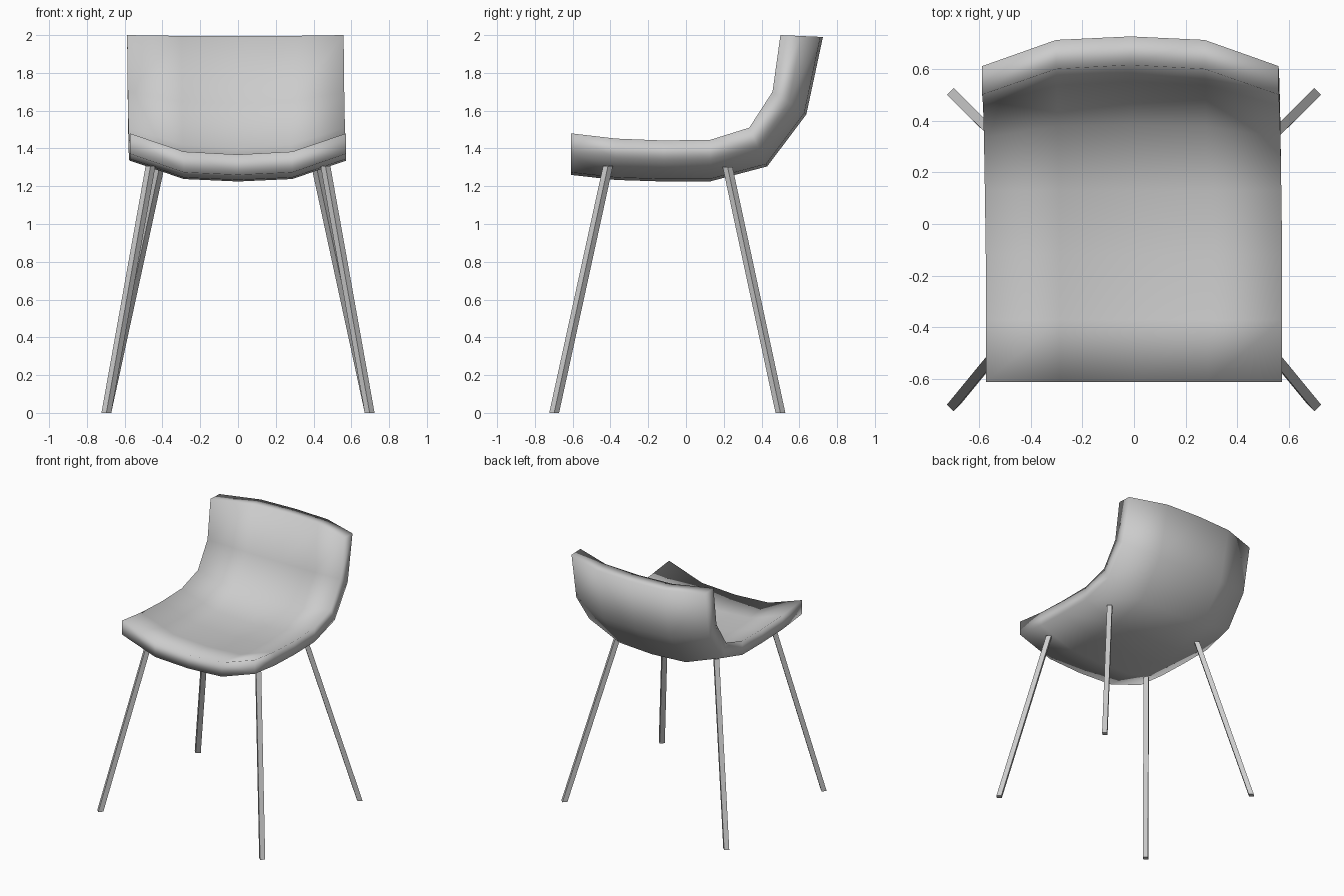
import bpy, bmesh
from mathutils import Vector

if "Cube" in bpy.data.objects:
    bpy.data.objects.remove(bpy.data.objects["Cube"])

# Seat shell side profiles (y, z): upper face at the side edges, lower face at the centre line
RIM = [(-.61, 1.48), (-.37, 1.452), (-.12, 1.442), (.13, 1.446), (.335, 1.51), (.458, 1.70), (.50, 2.0)]
KEEL = [(-.61, 1.26), (-.37, 1.233), (-.12, 1.225), (.13, 1.226), (.43, 1.305), (.637, 1.58), (.725, 1.99)]
# Columns across the width: (x, blend of upper face, blend of lower face)
COLUMNS = [(-.573, 0, .49), (-.287, .44, .94), (0, .51, 1), (.287, .44, .94), (.573, 0, .49)]


def add_object(name, bm):
    bmesh.ops.recalc_face_normals(bm, faces=bm.faces)
    mesh = bpy.data.meshes.new(name)
    bm.to_mesh(mesh)
    bm.free()
    obj = bpy.data.objects.new(name, mesh)
    bpy.context.collection.objects.link(obj)
    return obj


def make_seat():
    # Closed loop per profile row: along the upper face, back along the lower face
    bm = bmesh.new()
    rows = []
    for i, (rim, keel) in enumerate(zip(RIM, KEEL)):
        shift = -.014 * max(0, i - 2) / 4
        section = [(x, up) for x, up, _ in COLUMNS] + [(x, low) for x, _, low in reversed(COLUMNS)]
        row = []
        for x, blend in section:
            y, z = Vector(rim).lerp(Vector(keel), blend)
            row.append(bm.verts.new((x + shift, y, z)))
        rows.append(row)
    n = len(rows[0])
    for a, b in zip(rows, rows[1:]):
        for j in range(n):
            k = (j + 1) % n
            bm.faces.new((a[j], a[k], b[k], b[j]))
    # Front and top rims
    for row in (rows[0], rows[-1]):
        for j in range(n // 2 - 1):
            bm.faces.new((row[j], row[j + 1], row[n - 2 - j], row[n - 1 - j]))
    seat = add_object("seat_shell", bm)
    seat.data.shade_smooth()


def make_leg(name, foot, top, r=.026):
    # Slanted bar with a diamond section, cut level at both ends
    bm = bmesh.new()
    rings = [[bm.verts.new((x + dx * r, y + dy * r, z))
              for dx, dy in ((1, 0), (0, 1), (-1, 0), (0, -1))] for x, y, z in (foot, top)]
    for j in range(4):
        k = (j + 1) % 4
        bm.faces.new((rings[0][j], rings[0][k], rings[1][k], rings[1][j]))
    for ring in rings:
        bm.faces.new(ring)
    add_object(name, bm)


make_seat()
for side, s in (("left", -1), ("right", 1)):
    make_leg("front_leg_" + side, (s * .697, -.698, 0), (s * .463, -.413, 1.307))
    make_leg("back_leg_" + side, (s * .697, .50, 0), (s * .415, .22, 1.303))
